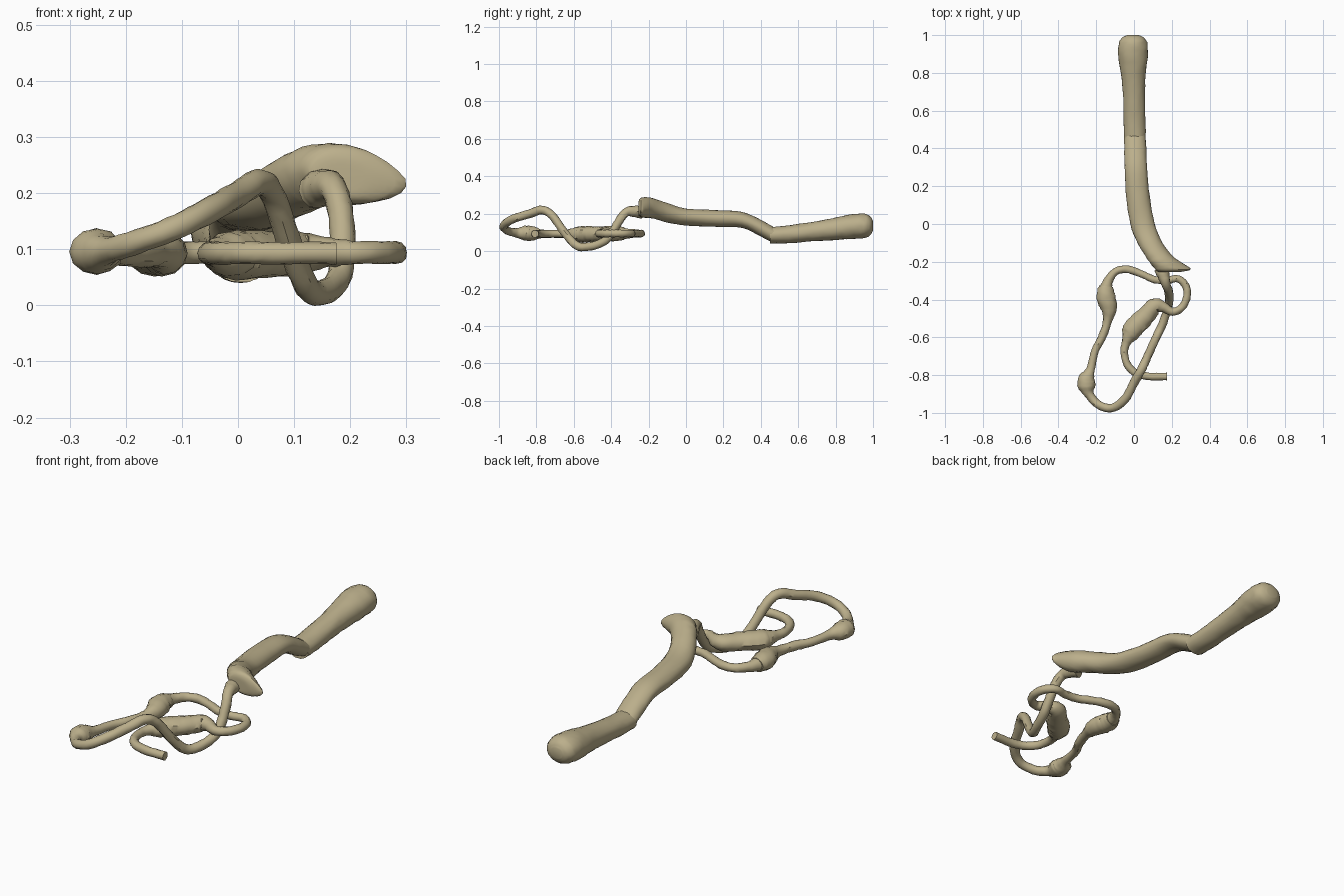
import bpy, bmesh, math, random
from mathutils import Vector

random.seed(4)


def smooth_path(keys, steps):
    """Catmull-Rom interpolation over rows of any length."""
    out = []
    for i in range(len(keys) - 1):
        p0, p1 = keys[max(i - 1, 0)], keys[i]
        p2, p3 = keys[i + 1], keys[min(i + 2, len(keys) - 1)]
        for s in range(steps):
            t = s / steps
            out.append([0.5 * (2 * b + (c - a) * t + (2 * a - 5 * b + 4 * c - d) * t * t
                               + (3 * b - a - 3 * c + d) * t ** 3)
                        for a, b, c, d in zip(p0, p1, p2, p3)])
    out.append(list(keys[-1]))
    return out


def skin(name, rings):
    """Bridge the rings into a closed, smooth-shaded tube."""
    bm = bmesh.new()
    loops = [[bm.verts.new(p) for p in ring] for ring in rings]
    n = len(loops[0])
    for a, b in zip(loops, loops[1:]):
        for k in range(n):
            bm.faces.new((a[k], a[(k + 1) % n], b[(k + 1) % n], b[k]))
    bm.faces.new(loops[0][::-1])
    bm.faces.new(loops[-1])
    bmesh.ops.recalc_face_normals(bm, faces=bm.faces)
    mesh = bpy.data.meshes.new(name)
    bm.to_mesh(mesh)
    bm.free()
    obj = bpy.data.objects.new(name, mesh)
    bpy.context.collection.objects.link(obj)
    mat = bpy.data.materials.get("leather") or bpy.data.materials.new("leather")
    mat.diffuse_color = (0.50, 0.43, 0.26, 1)
    mesh.materials.append(mat)
    bpy.context.view_layer.objects.active = obj
    obj.select_set(True)
    bpy.ops.object.shade_smooth_by_angle(angle=math.radians(40))
    obj.select_set(False)
    return obj


def handle_part(name, keys, steps=4, sides=24):
    """Rows: centre x, y, z, half width, half height, tilt, tip on +x."""
    rings = []
    for x, y, z, rx, rz, tilt, tip in smooth_path(keys, steps):
        ring = []
        for k in range(sides):
            a = 2 * math.pi * k / sides
            j = 1 + random.uniform(-0.025, 0.025)
            u = rx * j * math.cos(a) + tip * max(0, math.cos(a)) ** 4
            v = rz * j * math.sin(a)
            ring.append((x + u * math.cos(tilt) - v * math.sin(tilt), y,
                         z + u * math.sin(tilt) + v * math.cos(tilt)))
        rings.append(ring)
    return skin(name, rings)


def cord(name, keys, steps=5, sides=12):
    """Rows: x, y, z, radius."""
    rows = smooth_path(keys, steps)
    pts = [Vector(r[:3]) for r in rows]
    rings = []
    for i, (p, row) in enumerate(zip(pts, rows)):
        t = (pts[min(i + 1, len(pts) - 1)] - pts[max(i - 1, 0)]).normalized()
        side = t.cross(Vector((0, 0, 1))).normalized()
        up = side.cross(t)
        ring = []
        for k in range(sides):
            a = 2 * math.pi * k / sides
            r = row[3] * (1 + random.uniform(-0.06, 0.06))
            ring.append(p + side * r * math.cos(a) + up * min(r, 0.6 * r + 0.012) * math.sin(a))
        rings.append(ring)
    return skin(name, rings)


# rounded butt and grip
handle_part("handle_grip", [
    (-0.005, 1.0, 0.135, 0.03, 0.025, 0, 0), (-0.005, 0.985, 0.135, 0.06, 0.05, 0, 0),
    (-0.005, 0.95, 0.135, 0.077, 0.065, 0, 0), (-0.005, 0.88, 0.13, 0.077, 0.066, 0, 0),
    (-0.003, 0.78, 0.117, 0.064, 0.058, 0, 0), (0.0, 0.68, 0.105, 0.058, 0.052, 0, 0),
    (0.003, 0.55, 0.09, 0.058, 0.048, 0, 0), (0.005, 0.45, 0.085, 0.057, 0.044, 0, 0)])

# upper shaft, flaring to a slanted tip
handle_part("handle_shaft", [
    (0.005, 0.47, 0.085, 0.056, 0.042, 0, 0), (0.007, 0.40, 0.123, 0.058, 0.045, 0, 0),
    (0.010, 0.30, 0.167, 0.060, 0.042, 0, 0), (0.02, 0.15, 0.175, 0.062, 0.045, 0, 0),
    (0.045, 0.0, 0.182, 0.065, 0.045, 0.1, 0), (0.085, -0.1, 0.205, 0.066, 0.052, 0.1, 0),
    (0.13, -0.17, 0.227, 0.070, 0.054, 0, 0.005), (0.165, -0.21, 0.233, 0.078, 0.055, -0.15, 0.02),
    (0.195, -0.24, 0.233, 0.082, 0.050, -0.2, 0.025), (0.19, -0.253, 0.23, 0.06, 0.036, -0.2, 0),
    (0.18, -0.255, 0.225, 0.02, 0.015, 0, 0)])

# falling, rising and outer part of the cord, with two knots
cord("outer_cord", [
    (0.14, -0.235, 0.205, 0.035), (0.155, -0.27, 0.212, 0.032), (0.17, -0.32, 0.208, 0.024),
    (0.183, -0.355, 0.165, 0.023), (0.187, -0.395, 0.10, 0.022), (0.18, -0.44, 0.05, 0.022),
    (0.155, -0.52, 0.024, 0.022), (0.125, -0.585, 0.03, 0.022), (0.095, -0.65, 0.10, 0.022),
    (0.065, -0.715, 0.19, 0.022), (0.04, -0.77, 0.22, 0.023), (0.0, -0.84, 0.198, 0.023),
    (-0.05, -0.93, 0.17, 0.023), (-0.12, -0.975, 0.135, 0.022), (-0.19, -0.955, 0.11, 0.022),
    (-0.235, -0.905, 0.098, 0.025), (-0.25, -0.86, 0.096, 0.046), (-0.25, -0.82, 0.095, 0.044),
    (-0.23, -0.77, 0.092, 0.023), (-0.205, -0.67, 0.09, 0.02), (-0.165, -0.59, 0.09, 0.022),
    (-0.14, -0.51, 0.09, 0.024), (-0.133, -0.445, 0.092, 0.044), (-0.15, -0.38, 0.095, 0.05),
    (-0.148, -0.33, 0.094, 0.036)])

# returning loop, long knot and loose end
cord("inner_cord", [
    (-0.15, -0.345, 0.094, 0.034), (-0.133, -0.295, 0.094, 0.024), (-0.095, -0.25, 0.094, 0.02),
    (-0.035, -0.24, 0.094, 0.02), (0.04, -0.265, 0.094, 0.019), (0.11, -0.295, 0.094, 0.019),
    (0.18, -0.298, 0.094, 0.019), (0.235, -0.29, 0.094, 0.019), (0.275, -0.33, 0.094, 0.02),
    (0.28, -0.385, 0.094, 0.02), (0.255, -0.44, 0.094, 0.02), (0.205, -0.465, 0.094, 0.021),
    (0.155, -0.44, 0.094, 0.028), (0.11, -0.435, 0.093, 0.042), (0.05, -0.50, 0.09, 0.05),
    (0.0, -0.55, 0.09, 0.053), (-0.02, -0.585, 0.09, 0.046), (-0.04, -0.625, 0.092, 0.025),
    (-0.052, -0.68, 0.093, 0.02), (-0.035, -0.745, 0.093, 0.02), (0.01, -0.79, 0.093, 0.02),
    (0.08, -0.807, 0.093, 0.02), (0.175, -0.807, 0.093, 0.02)])
